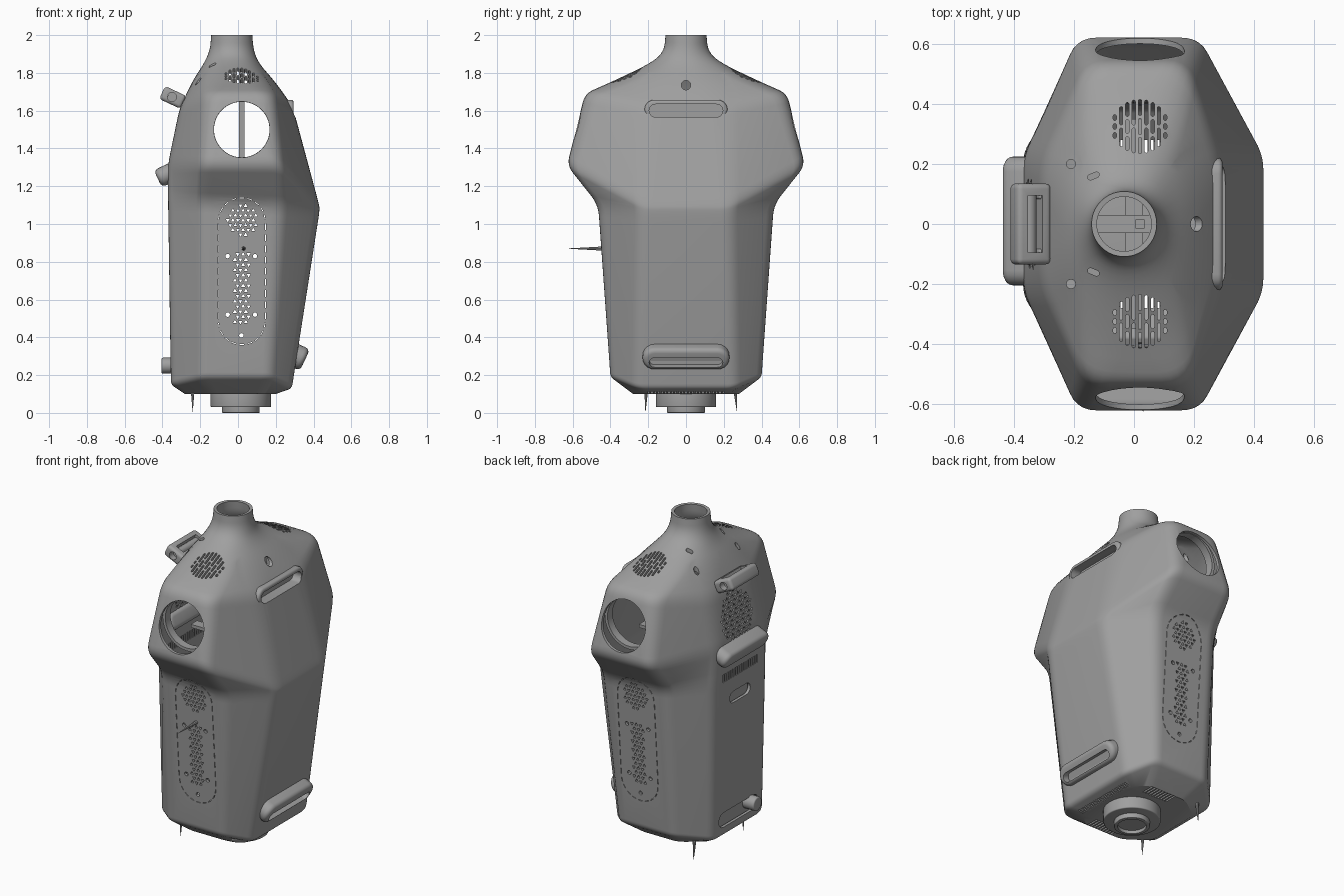
import bpy, bmesh
from math import sin, cos, pi, radians
from mathutils import Vector, Matrix

if "Cube" in bpy.data.objects:
    bpy.data.objects.remove(bpy.data.objects["Cube"], do_unlink=True)

mat = bpy.data.materials.new("matte_grey")
mat.use_nodes = True
mat.diffuse_color = (0.35, 0.35, 0.35, 1)
mat.node_tree.nodes["Principled BSDF"].inputs["Base Color"].default_value = mat.diffuse_color

# Local (u, v, w) frames: profiles lie in u, v and extrude along w
AX = Matrix(((0, 0, 1), (1, 0, 0), (0, 1, 0))).to_4x4()
AY = Matrix(((1, 0, 0), (0, 0, -1), (0, 1, 0))).to_4x4()
AZ = Matrix.Identity(4)


def at(x, y, z, axes=AZ, tilt=0):
    return Matrix.Translation((x, y, z)) @ Matrix.Rotation(radians(tilt), 4, 'Y') @ axes


def circle(r, n=40, start=0):
    return [(r * cos(start + 2 * pi * i / n), r * sin(start + 2 * pi * i / n)) for i in range(n)]


def rect(w, h):
    return [(-w / 2, -h / 2), (w / 2, -h / 2), (w / 2, h / 2), (-w / 2, h / 2)]


def pill(w, h, n=10):
    r, pts = h / 2, []
    for side, start in ((1, -pi / 2), (-1, pi / 2)):
        for i in range(n + 1):
            a = start + pi * i / n
            pts.append((side * (w / 2 - r) + r * cos(a), r * sin(a)))
    return pts


def prism(bm, pts, depth, m):
    lo, hi = [[bm.verts.new(m @ Vector((u, v, w))) for u, v in pts] for w in (-depth / 2, depth / 2)]
    bm.faces.new(lo[::-1])
    bm.faces.new(hi)
    for i in range(len(pts)):
        j = (i + 1) % len(pts)
        bm.faces.new((lo[i], lo[j], hi[j], hi[i]))


def make(name, bm):
    bmesh.ops.recalc_face_normals(bm, faces=bm.faces)
    me = bpy.data.meshes.new(name)
    bm.to_mesh(me)
    bm.free()
    me.materials.append(mat)
    ob = bpy.data.objects.new(name, me)
    bpy.context.scene.collection.objects.link(ob)
    return ob


def finish(ob, bevel=0, shell=0, cutter=None):
    """Apply the modifiers, then shade."""
    if shell:
        mod = ob.modifiers.new("shell", 'SOLIDIFY')
        mod.thickness, mod.offset = shell, -1
    if bevel:
        mod = ob.modifiers.new("bevel", 'BEVEL')
        mod.width, mod.segments, mod.limit_method = bevel, 4, 'ANGLE'
    if cutter:
        tool = make("cutter", cutter)
        tool.hide_render = True
        mod = ob.modifiers.new("cut", 'BOOLEAN')
        mod.operation, mod.solver, mod.object = 'DIFFERENCE', 'EXACT', tool
    dg = bpy.context.evaluated_depsgraph_get()
    me = bpy.data.meshes.new_from_object(ob.evaluated_get(dg))
    ob.modifiers.clear()
    ob.data = me
    if cutter:
        bpy.data.objects.remove(tool, do_unlink=True)
    bpy.ops.object.select_all(action='DESELECT')
    ob.select_set(True)
    bpy.context.view_layer.objects.active = ob
    bpy.ops.object.shade_smooth_by_angle(angle=radians(30))


def part(name, pts, depth, m, bevel=0, cuts=()):
    bm = bmesh.new()
    prism(bm, pts, depth, m)
    tool = bmesh.new() if cuts else None
    for c in cuts:
        prism(tool, *c)
    finish(make(name, bm), bevel, 0, tool)


def fillet(p, a, b, r, k):
    """Rounded corner at p between neighbours a and b."""
    da, db = a - p, b - p
    s = p + da * min(0.5, r / max(da.length, 1e-6))
    e = p + db * min(0.5, r / max(db.length, 1e-6))
    return [s * (1 - t) ** 2 + p * 2 * t * (1 - t) + e * t * t for t in (i / k for i in range(k + 1))]


# Body sections: chest, front shoulder, rear shoulder, back corners; ring and column rounding
sections = [
    ([(.2, .2, .1), (.12, .28, .1), (-.14, .28, .1), (-.28, .18, .1)], .04, 0),
    ([(.285, .26, .13), (.17, .40, .19), (-.19, .40, .19), (-.355, .24, .15)], .04, .025),
    ([(.432, .235, 1.07), (.23, .465, 1.1), (-.19, .465, 1.12), (-.37, .25, 1.12)], .05, .06),
    ([(.43, .235, 1.1), (.22, .63, 1.31), (-.19, .63, 1.31), (-.37, .22, 1.32)], .06, .05),
    ([(.29, .2, 1.62), (.18, .535, 1.69), (-.16, .535, 1.69), (-.31, .2, 1.61)], .08, .05),
    ([(.2, .14, 1.75), (.12, .36, 1.768), (-.14, .36, 1.768), (-.24, .14, 1.76)], .3, .2),
    ([(.11, .07, 1.85), (.04, .17, 1.86), (-.1, .17, 1.86), (-.18, .07, 1.85)], .3, .2),
]
for r, z in ((.12, 1.92), (.113, 2.0)):
    ring = [(-.033 + cos(a) * r * 1.04, sin(a) * r * 1.04, z) for a in (pi / 8 + i * pi / 4 for i in range(4))]
    sections.append((ring, .3, .2))
rings = []
for half, r, _ in sections:
    c = [Vector(p) for p in half] + [Vector((x, -y, z)) for x, y, z in reversed(half)]
    rings.append([q for i in range(8) for q in fillet(c[i], c[i - 1], c[(i + 1) % 8], r, 5)])
columns = []
for i in range(len(rings[0])):
    col = [rings[0][i]]
    for j in range(1, len(rings) - 1):
        col += fillet(rings[j][i], rings[j - 1][i], rings[j + 1][i], sections[j][2], 5)
    columns.append(col + [rings[-1][i]])
bm = bmesh.new()
cols = [[bm.verts.new(p) for p in col] for col in columns]
for i, a in enumerate(cols):
    b = cols[(i + 1) % len(cols)]
    for j in range(len(a) - 1):
        bm.faces.new((a[j], b[j], b[j + 1], a[j + 1]))
bm.faces.new([c[0] for c in reversed(cols)])
bmesh.ops.remove_doubles(bm, verts=bm.verts, dist=1e-5)
body = make("torso_shell", bm)

cut = bmesh.new()
# Shoulder openings
prism(cut, circle(.148, 64), 2, at(.02, 0, 1.5, AY))
# Slotted shoulder vents
for s in (1, -1):
    for i in range(-4, 5):
        x, h = i * .021, (.095 ** 2 - (i * .021) ** 2) ** .5
        n = 2 if i % 2 else 3
        step = 2 * h / n
        for k in range(n):
            prism(cut, pill(step - .01, .011, 4), .25,
                  at(.02 + x, s * .325 - h + step * (k + .5), 1.79) @ Matrix.Rotation(pi / 2, 4, 'Z'))


def triangles(axes, x, y, z, rows, cols, gap, depth, radius=9):
    """Staggered field of triangular holes."""
    for j in range(rows):
        for i in range(cols):
            u = (i - (cols - 1) / 2) * gap + (j % 2 - .5) * gap / 2
            v = (j - (rows - 1) / 2) * gap * .95
            if u * u + v * v < radius ** 2:
                m = at(x, y, z) @ axes @ Matrix.Translation((u, v, 0))
                prism(cut, circle(gap * .42, 3, pi / 2 + pi * ((i + j) % 2)), depth, m)


# Side panels: vents, screw holes and dashed seam
triangles(AY, .02, 0, .66, 14, 3, .029, 2)
triangles(AY, .02, 0, 1.02, 7, 7, .027, 2, .08)
for x, z in ((-.055, .83), (.09, .83), (-.055, .52), (.09, .52), (.018, .41)):
    prism(cut, circle(.012, 12), 2, at(x, 0, z, AY))
outline = [Vector((v, u, 0)) for u, v in pill(.78, .25, 9)]
for i, p in enumerate(outline):
    d = outline[(i + 1) % len(outline)] - p
    n = max(1, round(d.length / .06))
    for k in range(n):
        m = at(.02, 0, .75, AY) @ Matrix.Translation(p + d * (k + .5) / n) @ d.to_track_quat('X', 'Z').to_matrix().to_4x4()
        prism(cut, rect(d.length / n * .6, .004), 2, m)
# Back vent, grille and recesses
triangles(AX, -.4, 0, 1.44, 12, 12, .027, .3, .15)
for i in range(-9, 10):
    prism(cut, rect(.009, .05), .2, at(-.38, i * .018, 1.12, AX))
prism(cut, pill(.2, .07), .2, at(-.38, 0, .97, AX))
prism(cut, pill(.38, .09), .2, at(-.38, 0, .24, AX))
# Chest slot, sensor hole and screw holes
chest_slot = (pill(.39, .068), .3, at(.37, 0, 1.6, AX))
prism(cut, *chest_slot)
prism(cut, circle(.025, 20), .3, at(.25, 0, 1.735, AX))
for s in (1, -1):
    prism(cut, circle(.015, 16), .2, at(-.21, s * .2, 1.76))
    prism(cut, pill(.04, .018), .2, at(-.135, s * .16, 1.82) @ Matrix.Rotation(s * .4, 4, 'Z'))
    # Bottom vents
    for i in range(-4, 5):
        prism(cut, rect(.01, .08), .12, at(.02 + i * .02, s * .24, .12))
for i in range(-11, 12):
    prism(cut, rect(.03, .008), .12, at(.22, i * .018, .12))
finish(body, shell=.018, cutter=cut)

# Recess backs
part("chest_slot_back", rect(.44, .1), .01, at(.235, 0, 1.6, AX))
part("back_recess_upper", rect(.24, .1), .01, at(-.335, 0, .97, AX))
part("back_recess_lower", rect(.4, .12), .01, at(-.325, 0, .24, AX))

# Chest and lower bezels
part("chest_bezel", pill(.44, .105), .06, at(.265, 0, 1.605, AX), .015, [chest_slot])
part("lower_bezel", pill(.46, .125), .12, at(.30, 0, .305, AX, 25), .025,
     [(pill(.39, .055), .08, at(.30, 0, .305, AX, 25) @ Matrix.Translation((0, -.015, .06)))])

# Back bumper, carrying handle and knob
part("back_bumper", pill(.43, .1), .12, at(-.37, .01, 1.265, AX, -25), .025)
grip = at(-.345, 0, 1.67, AZ, 25)
part("carry_handle", rect(.125, .27), .075, grip, .018,
     [(rect(.055, .19), .3, grip), (circle(.024, 24), .5, grip @ Matrix.Translation((-.005, 0, 0)) @ AY)])
for y in (-.1, .1):
    part("handle_mount", rect(.09, .035), .05, at(-.285, y, 1.645, AZ, 25), .008)
part("back_knob", circle(.042, 32), .1, at(-.355, -.12, .25, AX), .008)

# Waist joint
part("waist_collar", circle(.16, 64), .09, at(.015, 0, .075), .006)
part("waist_ring", circle(.1, 48), .06, at(.015, 0, .03), .004, [(circle(.08, 48), .04, at(.015, 0, 0))])

# Inner frame
for s in (1, -1):
    part("shoulder_sleeve", circle(.165, 64), .05, at(.02, s * .5, 1.5, AY), 0,
         [(circle(.147, 64), .2, at(.02, s * .5, 1.5, AY))])
part("inner_post", rect(.03, .03), .5, at(.02, 0, 1.43))
part("inner_beam_long", rect(.06, .7), .02, at(.0, 0, 1.2))
part("inner_beam_cross", rect(.6, .06), .02, at(.0, 0, 1.215))

# Thin spikes
spikes = [((.03, -.44, .87), (.03, -.63, .87)), ((-.24, -.21, .13), (-.24, -.215, .005)),
          ((-.24, .26, .13), (-.24, .27, .005))]
for base, tip in spikes:
    b, t = Vector(base), Vector(tip)
    bm = bmesh.new()
    m = Matrix.Translation((b + t) / 2) @ (t - b).to_track_quat('Z', 'Y').to_matrix().to_4x4()
    bmesh.ops.create_cone(bm, cap_ends=True, segments=8, radius1=.011, radius2=.0005, depth=(t - b).length, matrix=m)
    finish(make("spike", bm))
